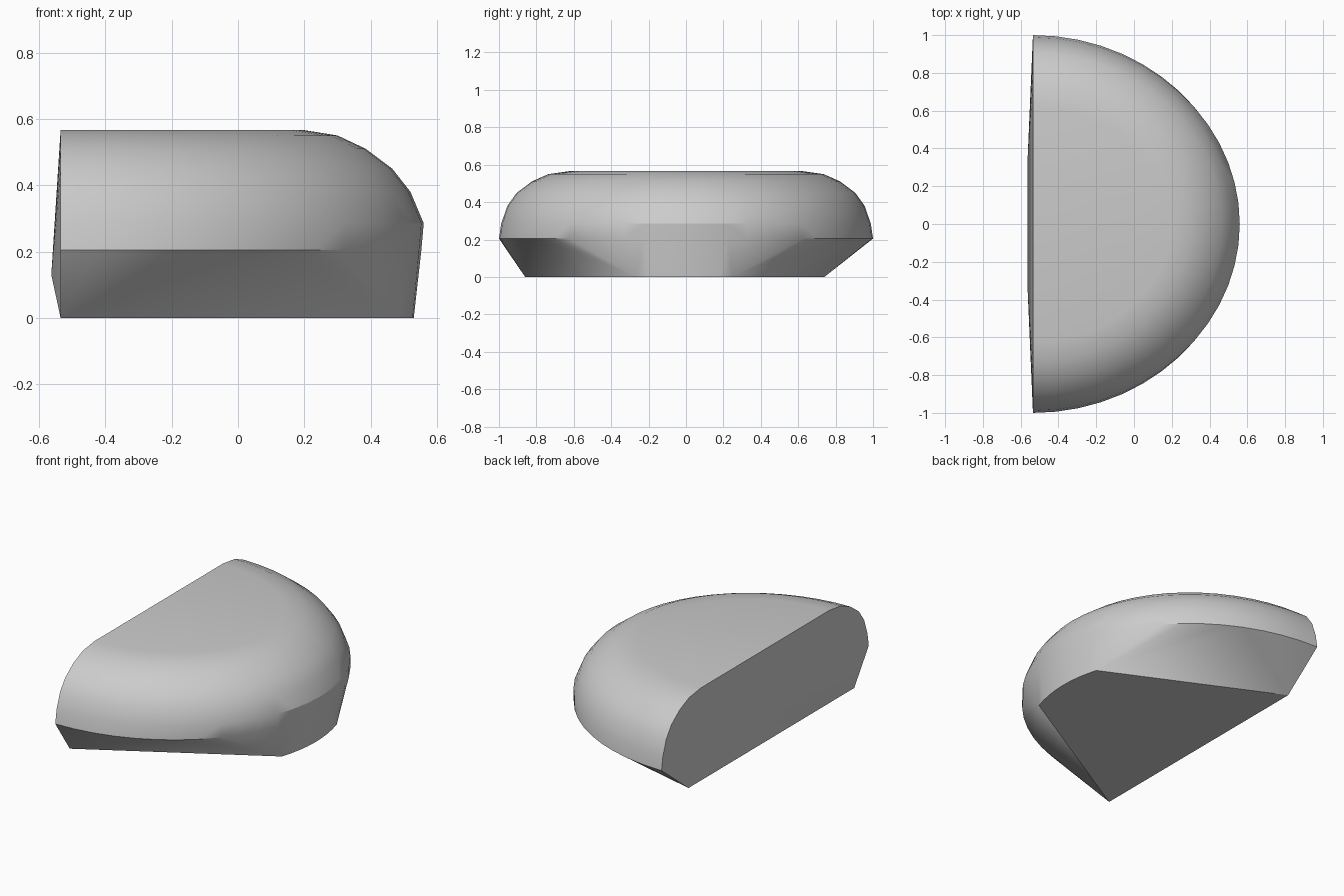
import bpy, bmesh, math

if "Cube" in bpy.data.objects:
    bpy.data.objects.remove(bpy.data.objects["Cube"])

BACK = -0.535   # plane of the cut back

# Stacked half-ellipse rings: height, depth along x, half width along y
RINGS = [
    (0.205, 1.088, 1.0),
    (0.285, 1.095, 0.988),
    (0.38, 1.055, 0.955),
    (0.45, 1.0, 0.905),
    (0.51, 0.92, 0.825),
    (0.55, 0.835, 0.735),
    (0.566, 0.735, 0.62),
]
STEPS = 28

points = []
for z, depth, width in RINGS:
    for i in range(STEPS + 1):
        a = math.pi * (i / STEPS - 0.5)
        points.append((BACK + depth * math.cos(a), width * math.sin(a), z))

# Flat underside, narrowing to a short rounded nose
points += [(BACK, -0.86, 0), (BACK, 0.74, 0)]
for i in range(9):
    y = -0.27 + 0.52 * i / 8
    points.append((0.53 - 0.6 * y * y, y, 0))

# Slight bulge of the back
points += [(-0.563, -0.35, 0.13), (-0.563, 0.35, 0.13)]

# Wrap all the sections into one closed skin
bm = bmesh.new()
for p in points:
    bm.verts.new(p)
hull = bmesh.ops.convex_hull(bm, input=bm.verts[:])
loose = {g for g in hull["geom_interior"] + hull["geom_unused"]
         if isinstance(g, bmesh.types.BMVert)}
bmesh.ops.delete(bm, geom=list(loose), context='VERTS')
bmesh.ops.dissolve_limit(bm, angle_limit=math.radians(0.5),
                         verts=bm.verts[:], edges=bm.edges[:])
bmesh.ops.recalc_face_normals(bm, faces=bm.faces[:])

mesh = bpy.data.meshes.new("half_dome")
bm.to_mesh(mesh)
bm.free()
body = bpy.data.objects.new("half_dome", mesh)
bpy.context.collection.objects.link(body)

# Plain grey surface
grey = bpy.data.materials.new("light grey")
grey.diffuse_color = (0.6, 0.6, 0.6, 1)
grey.use_nodes = True
grey.node_tree.nodes["Principled BSDF"].inputs["Base Color"].default_value = grey.diffuse_color
mesh.materials.append(grey)

bpy.context.view_layer.objects.active = body
body.select_set(True)
bpy.ops.object.shade_smooth_by_angle(angle=math.radians(25))
